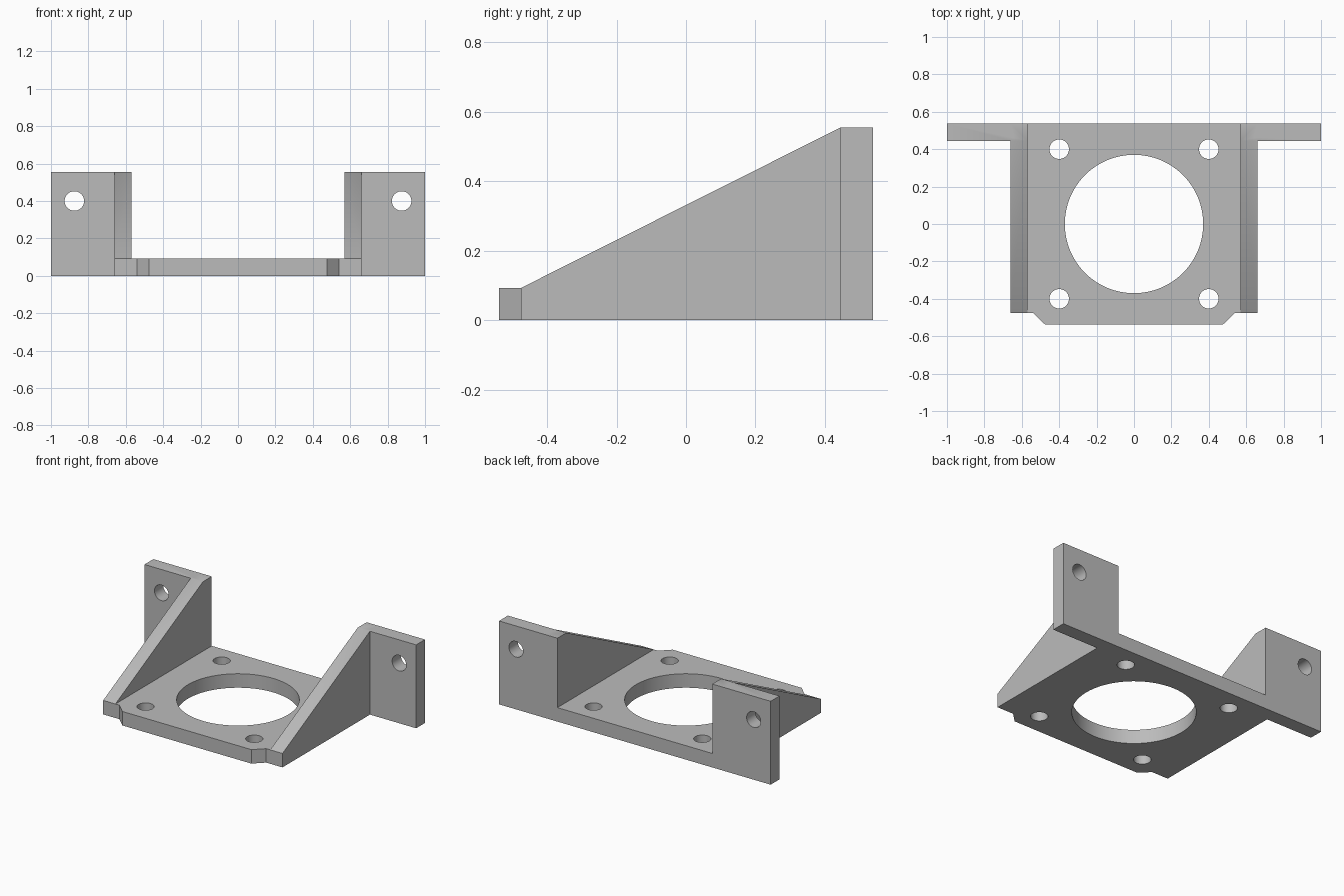
import bpy, bmesh
from math import radians
from mathutils import Matrix, Vector

if "Cube" in bpy.data.objects:
    bpy.data.objects.remove(bpy.data.objects["Cube"], do_unlink=True)

grey = bpy.data.materials.new("plain grey")
grey.use_nodes = True
GREY = (0.5, 0.5, 0.5, 1)
grey.diffuse_color = GREY
grey.node_tree.nodes["Principled BSDF"].inputs["Base Color"].default_value = GREY

T = 0.093       # sheet thickness
BACK = 0.538    # half depth
INNER, OUTER = 0.57, 0.66
TOP = 0.555
STEP = -0.475   # front end of the gussets


def finish(name, bm):
    bmesh.ops.recalc_face_normals(bm, faces=bm.faces)
    mesh = bpy.data.meshes.new(name)
    bm.to_mesh(mesh)
    bm.free()
    mesh.materials.append(grey)
    ob = bpy.data.objects.new(name, mesh)
    bpy.context.collection.objects.link(ob)
    return ob


def prism(name, points, sweep):
    """Extrude a closed outline along a vector."""
    bm = bmesh.new()
    face = bm.faces.new([bm.verts.new(p) for p in points])
    ext = bmesh.ops.extrude_face_region(bm, geom=[face])
    verts = [v for v in ext["geom"] if isinstance(v, bmesh.types.BMVert)]
    bmesh.ops.translate(bm, verts=verts, vec=Vector(sweep))
    return finish(name, bm)


def drill(name, radius, centre, sides, along_y=False):
    bm = bmesh.new()
    turn = Matrix.Rotation(radians(90), 4, 'X') if along_y else Matrix()
    bmesh.ops.create_cone(bm, cap_ends=True, segments=sides, radius1=radius,
                          radius2=radius, depth=0.4,
                          matrix=Matrix.Translation(centre) @ turn)
    ob = finish(name, bm)
    ob.hide_render = True
    return ob


def combine(target, other, operation):
    mod = target.modifiers.new(operation.lower(), 'BOOLEAN')
    mod.operation, mod.solver, mod.object = operation, 'EXACT', other
    bpy.context.view_layer.objects.active = target
    bpy.ops.object.modifier_apply(modifier=mod.name)
    bpy.data.objects.remove(other, do_unlink=True)


# Base plate with chamfered front lip
half = [(0.475, -BACK), (0.54, STEP), (OUTER, STEP), (OUTER, BACK)]
outline = half + [(-x, y) for x, y in reversed(half)]
bracket = prism("motor_bracket", [(x, y, 0) for x, y in outline], (0, 0, T))

# Sloped gussets and mounting ears
side_profile = [(STEP, 0), (BACK, 0), (BACK, TOP), (BACK - T, TOP), (STEP, T)]
for side, s in (("left", 1), ("right", -1)):
    gusset = prism(side + "_gusset", [(s * INNER, y, z) for y, z in side_profile],
                   (s * (OUTER - INNER), 0, 0))
    combine(bracket, gusset, 'UNION')
    ear = prism(side + "_ear",
                [(s * x, BACK, z) for x, z in
                 ((INNER, 0), (1, 0), (1, TOP), (INNER, TOP))], (0, -T, 0))
    combine(bracket, ear, 'UNION')

# Centre bore, four plate holes and two ear holes
combine(bracket, drill("bore", 0.37, (0, 0, T / 2), 96), 'DIFFERENCE')
for x in (-0.4, 0.4):
    for y in (-0.4, 0.4):
        combine(bracket, drill("plate_hole", 0.052, (x, y, T / 2), 40), 'DIFFERENCE')
for x in (-0.875, 0.875):
    combine(bracket, drill("ear_hole", 0.052, (x, BACK - T / 2, 0.4), 40, True),
            'DIFFERENCE')

# Smooth bores, crisp edges
bpy.ops.object.select_all(action='DESELECT')
bracket.select_set(True)
bpy.context.view_layer.objects.active = bracket
bpy.ops.object.shade_smooth_by_angle(angle=radians(30))
